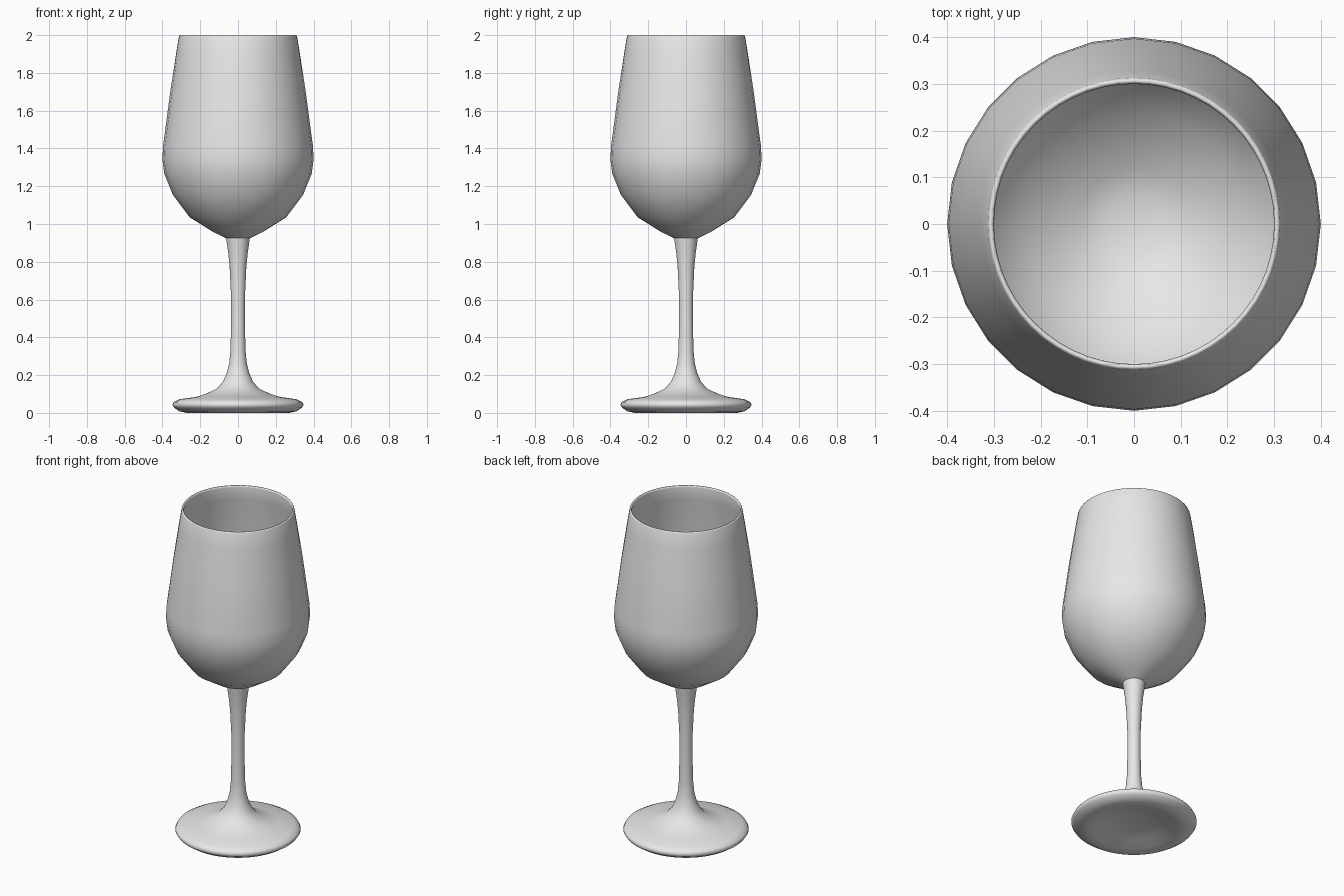
import bpy
import bmesh
import math

if "Cube" in bpy.data.objects:
    bpy.data.objects.remove(bpy.data.objects["Cube"], do_unlink=True)

SIDES = 56

glass = bpy.data.materials.new("pale_grey_glass")
glass.use_nodes = True
grey = (0.8, 0.8, 0.8, 1)
glass.diffuse_color = grey
glass.node_tree.nodes["Principled BSDF"].inputs["Base Color"].default_value = grey


def lathe(name, profile, coarse=lambda z: False):
    """Turn (radius, z) points about z; coarse rows keep half the corners."""
    bm = bmesh.new()
    rows = []
    for r, z in profile:
        if r == 0:
            rows.append([bm.verts.new((0, 0, z))] * SIDES)
            continue
        row = []
        for i in range(SIDES):
            a = math.tau * i / SIDES
            k = math.cos(math.tau / SIDES) if coarse(z) and i % 2 else 1
            row.append(bm.verts.new((r * k * math.cos(a), r * k * math.sin(a), z)))
        rows.append(row)
    for low, high in zip(rows, rows[1:]):
        for i in range(SIDES):
            j = (i + 1) % SIDES
            corners = list(dict.fromkeys((low[i], low[j], high[j], high[i])))
            bm.faces.new(corners).smooth = True
    mesh = bpy.data.meshes.new(name)
    bm.to_mesh(mesh)
    bm.free()
    mesh.materials.append(glass)
    obj = bpy.data.objects.new(name, mesh)
    bpy.context.collection.objects.link(obj)
    return obj


# Bowl: outer wall from the stem up, rounded lip, inner wall back down
outer = [(0.063, 0.925), (0.13, 0.957), (0.255, 1.035), (0.345, 1.155),
         (0.39, 1.265), (0.4, 1.34), (0.397, 1.41), (0.36, 1.69),
         (0.328, 1.9), (0.313, 1.992)]
lip = [(0.31, 1.999), (0.306, 2.0), (0.302, 1.998)]
inner = [(0.3, 1.99)] + [(r - 0.013, z + 0.008) for r, z in outer[-2:0:-1]]
inner += [(0.065, 0.945), (0, 0.943)]
lathe("bowl", outer + lip + inner, coarse=lambda z: 0.95 < z < 1.8)

# Stem flaring into the foot, with a hollow underside
lathe("stem_and_foot", [
    (0, 0.045), (0.08, 0.042), (0.17, 0.026), (0.24, 0.008), (0.27, 0.004),
    (0.31, 0.012), (0.338, 0.027), (0.348, 0.042), (0.34, 0.057), (0.31, 0.072),
    (0.22, 0.085), (0.165, 0.103), (0.11, 0.13), (0.08, 0.165), (0.06, 0.21),
    (0.046, 0.265), (0.04, 0.33), (0.037, 0.45), (0.037, 0.62),
    (0.044, 0.77), (0.052, 0.85), (0.063, 0.925)])

# Rest the foot on the ground and keep the lip at full height
foot = bpy.data.objects["stem_and_foot"]
lowest = min(v.co.z for v in foot.data.vertices)
for v in foot.data.vertices:
    if v.co.z < 0.02:
        v.co.z -= lowest
